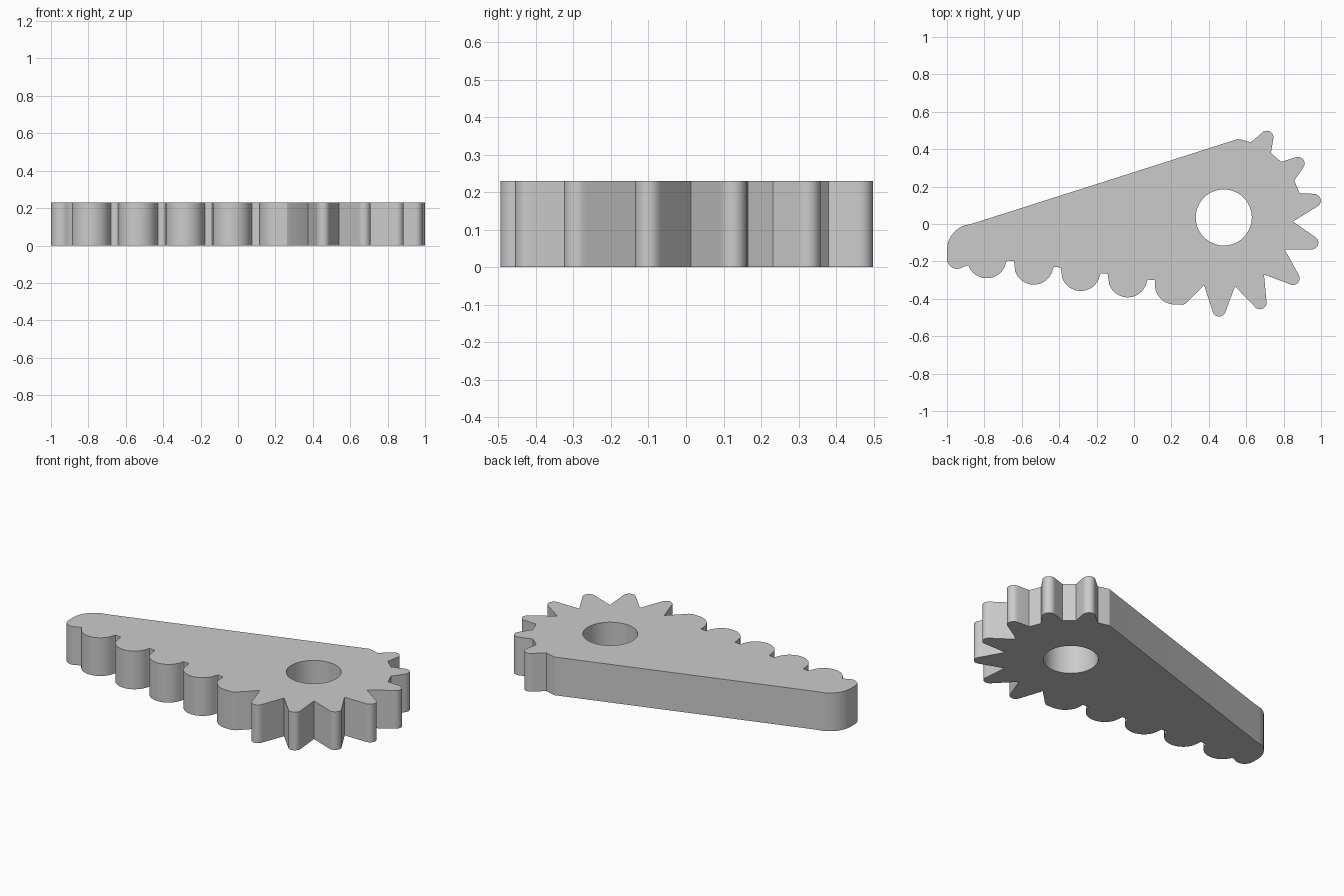
import bpy, bmesh
from math import radians, degrees, atan2, cos, sin

if "Cube" in bpy.data.objects:
    bpy.data.objects.remove(bpy.data.objects["Cube"])

THICKNESS = 0.23
HUB = (0.48, 0.035)


def arc(center, radius, start, end, steps=12):
    """Points along a counterclockwise arc, angles in degrees."""
    angles = [radians(start + (end - start) * i / steps) for i in range(steps + 1)]
    return [(center[0] + radius * cos(a), center[1] + radius * sin(a)) for a in angles]


def tooth(center):
    """Rounded tip pointing away from the hub."""
    a = degrees(atan2(center[1] - HUB[1], center[0] - HUB[0]))
    return arc(center, 0.036, a - 80, a + 80, 8)


# Rounded narrow end of the arm
outline = [(-0.87, 0.0)] + arc((-0.86, -0.14), 0.14, 108, 180, 10)
outline += arc((-0.945, -0.185), 0.055, 180, 310, 10)

# Row of round lobes along the lower edge, with narrow notches between
for i in range(4):
    x, y = -0.787 + 0.251 * i, -0.185 - 0.034 * i
    outline += arc((x, y), 0.105, 200, 350, 18)
    outline += [(x + 0.108, y - 0.01), (x + 0.145, y - 0.014)]
outline += arc((0.217, -0.325), 0.105, 180, 270, 12)
outline += [(0.262, -0.432), (0.28, -0.422)]

# Gear teeth, each with the root points that come before it
teeth = [
    ([(0.375, -0.328)], (0.455, -0.459)),
    ([(0.54, -0.333)], (0.673, -0.42)),
    ([(0.695, -0.27)], (0.85, -0.29)),
    ([(0.805, -0.135)], (0.95, -0.1)),
    ([(0.85, 0.013)], (0.963, 0.125)),
    ([(0.885, 0.165), (0.857, 0.232)], (0.876, 0.323)),
    ([(0.787, 0.332), (0.732, 0.38)], (0.71, 0.463)),
]
for roots, tip in teeth:
    outline += roots + tooth(tip)
outline += [(0.625, 0.437), (0.558, 0.455)]

# Flat plate with the pivot hole, extruded to thickness
bm = bmesh.new()
for loop in (outline, arc(HUB, 0.15, 0, 360, 48)[:-1]):
    verts = [bm.verts.new((x, y, 0)) for x, y in loop]
    for a, b in zip(verts, verts[1:] + verts[:1]):
        bm.edges.new((a, b))
bmesh.ops.triangle_fill(bm, edges=bm.edges[:], use_beauty=True, normal=(0, 0, 1))
result = bmesh.ops.extrude_face_region(bm, geom=bm.faces[:], use_keep_orig=True)
top = [g for g in result["geom"] if isinstance(g, bmesh.types.BMVert)]
bmesh.ops.translate(bm, verts=top, vec=(0, 0, THICKNESS))
bmesh.ops.recalc_face_normals(bm, faces=bm.faces[:])
mesh = bpy.data.meshes.new("toothed_arm")
bm.to_mesh(mesh)
bm.free()
arm = bpy.data.objects.new("toothed_arm", mesh)
bpy.context.collection.objects.link(arm)

# Grey finish
grey = bpy.data.materials.new("light_grey")
grey.use_nodes = True
grey.diffuse_color = (0.6, 0.6, 0.6, 1)
grey.node_tree.nodes["Principled BSDF"].inputs["Base Color"].default_value = (0.6, 0.6, 0.6, 1)
mesh.materials.append(grey)

# Smooth curved walls, sharp rims
bpy.ops.object.select_all(action="DESELECT")
arm.select_set(True)
bpy.context.view_layer.objects.active = arm
bpy.ops.object.shade_smooth_by_angle(angle=radians(30))
